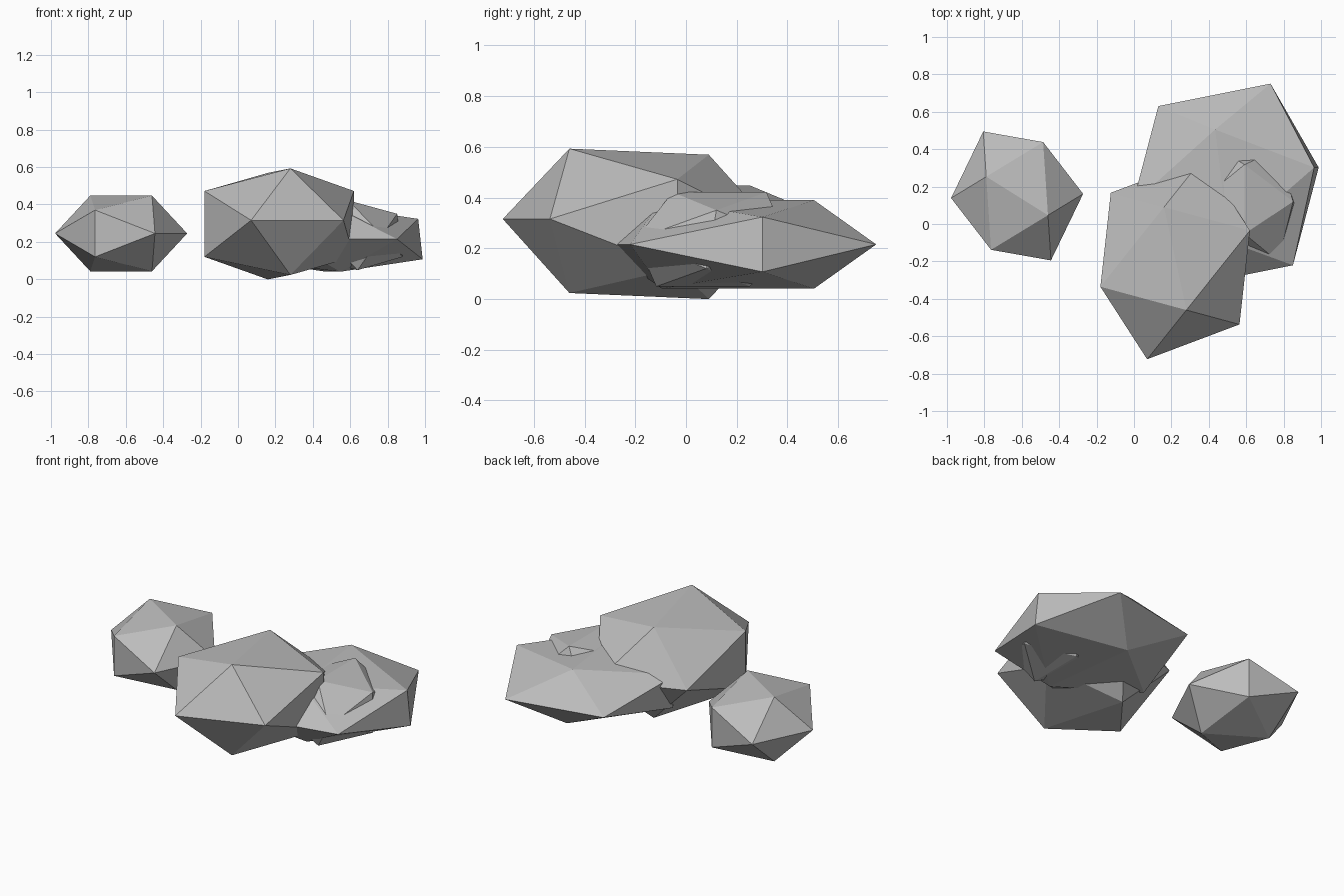
import bpy
import bmesh
from mathutils import Vector

default_cube = bpy.data.objects.get("Cube")
if default_cube:
    bpy.data.objects.remove(default_cube, do_unlink=True)

GOLDEN = (1 + 5 ** 0.5) / 2


def make_material(name, colour):
    material = bpy.data.materials.new(name)
    material.use_nodes = True
    material.diffuse_color = colour
    shader = next(n for n in material.node_tree.nodes if n.type == "BSDF_PRINCIPLED")
    shader.inputs["Base Color"].default_value = colour
    shader.inputs["Roughness"].default_value = 0.9
    return material


def make_rock(name, centre, length, width, height, material):
    """Twenty-sided boulder, stretched along three skewed axes."""
    axes = [Vector(length), Vector(width), Vector(height)]
    bm = bmesh.new()
    # Corners of three golden rectangles, one for each pair of axes
    for short, long in ((0, 2), (2, 1), (1, 0)):
        for a in (-1, 1):
            for b in (-1, 1):
                bm.verts.new(a * axes[short] + b * GOLDEN * axes[long])
    bmesh.ops.convex_hull(bm, input=bm.verts[:])
    bmesh.ops.recalc_face_normals(bm, faces=bm.faces[:])
    mesh = bpy.data.meshes.new(name)
    bm.to_mesh(mesh)
    bm.free()
    mesh.materials.append(material)
    rock = bpy.data.objects.new(name, mesh)
    rock.location = centre
    bpy.context.collection.objects.link(rock)
    return rock


stone = make_material("stone grey", (0.5, 0.5, 0.5, 1))

# Detached small boulder
make_rock("small_rock", (-0.625, 0.15, 0.245),
          (0.165, -0.103, 0), (0.086, 0.178, 0), (0, 0, 0.125), stone)

# Tall boulder at the front
make_rock("tall_rock", (0.22, -0.185, 0.296),
          (0.06, -0.275, 0.012), (0.247, 0.093, 0), (0, 0, 0.176), stone)

# Wide flat boulder behind it
make_rock("flat_rock", (0.49, 0.205, 0.215),
          (-0.037, 0.3, 0), (0.3, 0.06, 0), (-0.012, 0, 0.108), stone)

# Boulder sunk into the flat one
make_rock("sunken_rock", (0.615, 0.1, 0.235),
          (0, 0.185, 0), (0.155, 0, 0), (-0.015, 0.02, 0.115), stone)
